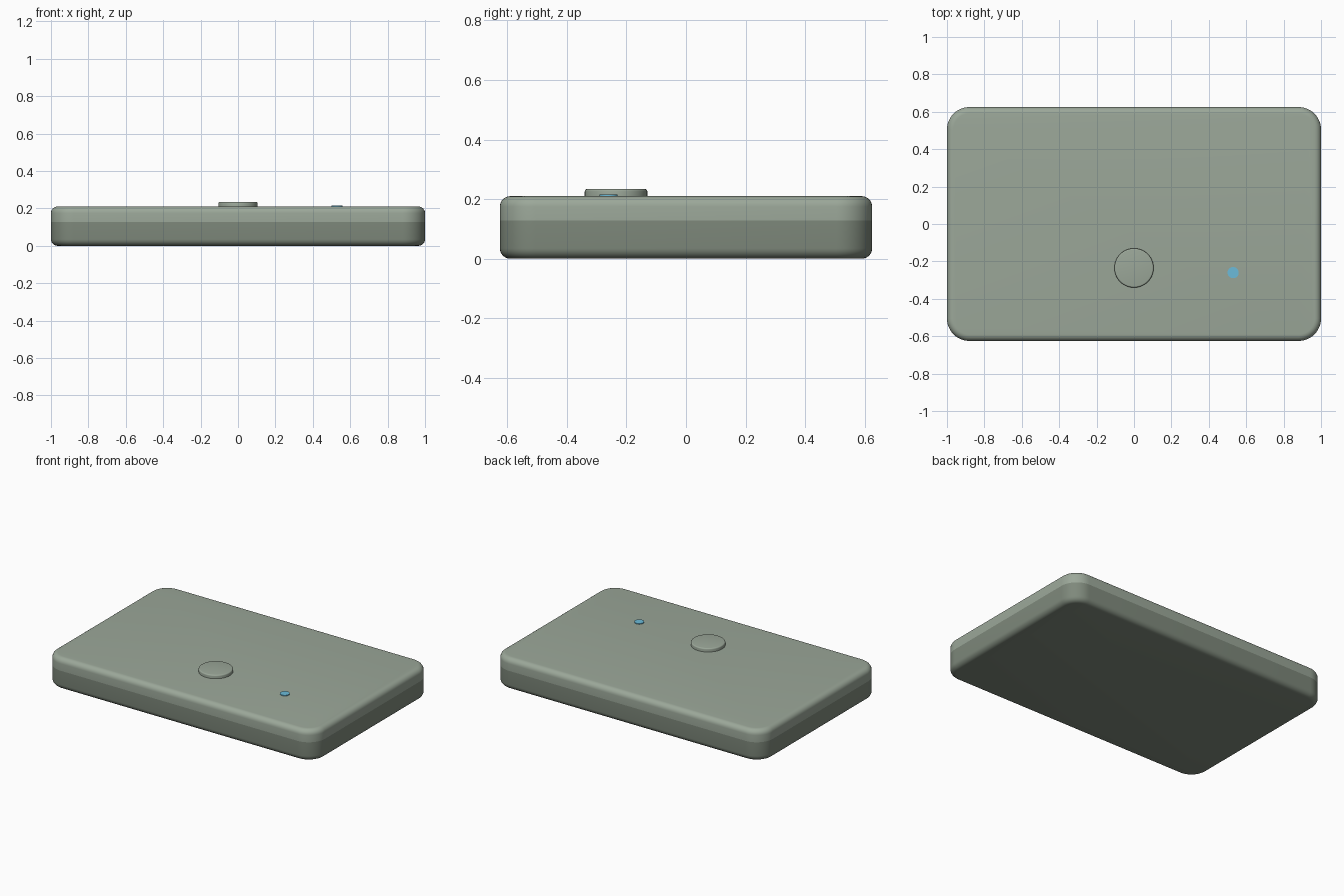
import bpy, bmesh, math

if "Cube" in bpy.data.objects:
    bpy.data.objects.remove(bpy.data.objects["Cube"])


def material(name, rgb):
    m = bpy.data.materials.new(name)
    m.diffuse_color = (*rgb, 1)
    m.use_nodes = True
    m.node_tree.nodes["Principled BSDF"].inputs["Base Color"].default_value = m.diffuse_color
    return m


def outline(inset, hx=1.0, hy=0.625, r=0.12, n=12):
    # rounded rectangle, shrunk by inset
    pts = []
    for i, (sx, sy) in enumerate([(1, 1), (-1, 1), (-1, -1), (1, -1)]):
        for k in range(n + 1):
            a = math.pi / 2 * (i + k / n)
            pts.append((sx * (hx - r) + (r - inset) * math.cos(a),
                        sy * (hy - r) + (r - inset) * math.sin(a)))
    return pts


def circle(cx, cy, r, n=48):
    return lambda inset: [(cx + (r - inset) * math.cos(2 * math.pi * k / n),
                           cy + (r - inset) * math.sin(2 * math.pi * k / n))
                          for k in range(n)]


def loft(name, shape, profile, mat):
    # stack outlines along an (inset, z) profile and cap both ends
    bm = bmesh.new()
    rings = [[bm.verts.new((x, y, z)) for x, y in shape(i)] for i, z in profile]
    for lo, hi in zip(rings, rings[1:]):
        n = len(lo)
        for k in range(n):
            j = (k + 1) % n
            bm.faces.new((lo[k], lo[j], hi[j], hi[k]))
    bm.faces.new(rings[0][::-1])
    bm.faces.new(rings[-1])
    me = bpy.data.meshes.new(name)
    bm.to_mesh(me)
    bm.free()
    me.materials.append(mat)
    ob = bpy.data.objects.new(name, me)
    bpy.context.collection.objects.link(ob)
    bpy.context.view_layer.objects.active = ob
    ob.select_set(True)
    bpy.ops.object.shade_smooth_by_angle(angle=math.radians(35))
    ob.select_set(False)


def fillet(r, z, top, n=6):
    # quarter-round edge ending at height z
    arc = [(r * (1 - math.cos(math.pi / 2 * k / n)),
            r * (1 - math.sin(math.pi / 2 * k / n))) for k in range(n + 1)]
    return [(i, z - h) for i, h in arc] if top else [(i, z + h) for i, h in arc[::-1]]


shell = material("sage", (0.33, 0.39, 0.32))
dark = material("dark_sage", (0.21, 0.25, 0.20))
blue = material("light_blue", (0.15, 0.50, 0.70))

# casing halves
loft("lower_casing", outline, fillet(0.035, 0.0, False) + [(0, 0.128)], dark)
loft("upper_casing", outline, [(0, 0.128)] + fillet(0.035, 0.21, True), shell)
# round button and indicator light
loft("button", circle(0, -0.235, 0.105), [(0, 0.2)] + fillet(0.008, 0.234, True, 4), shell)
loft("indicator_light", circle(0.53, -0.26, 0.03, 32), [(0, 0.2), (0, 0.215)], blue)
